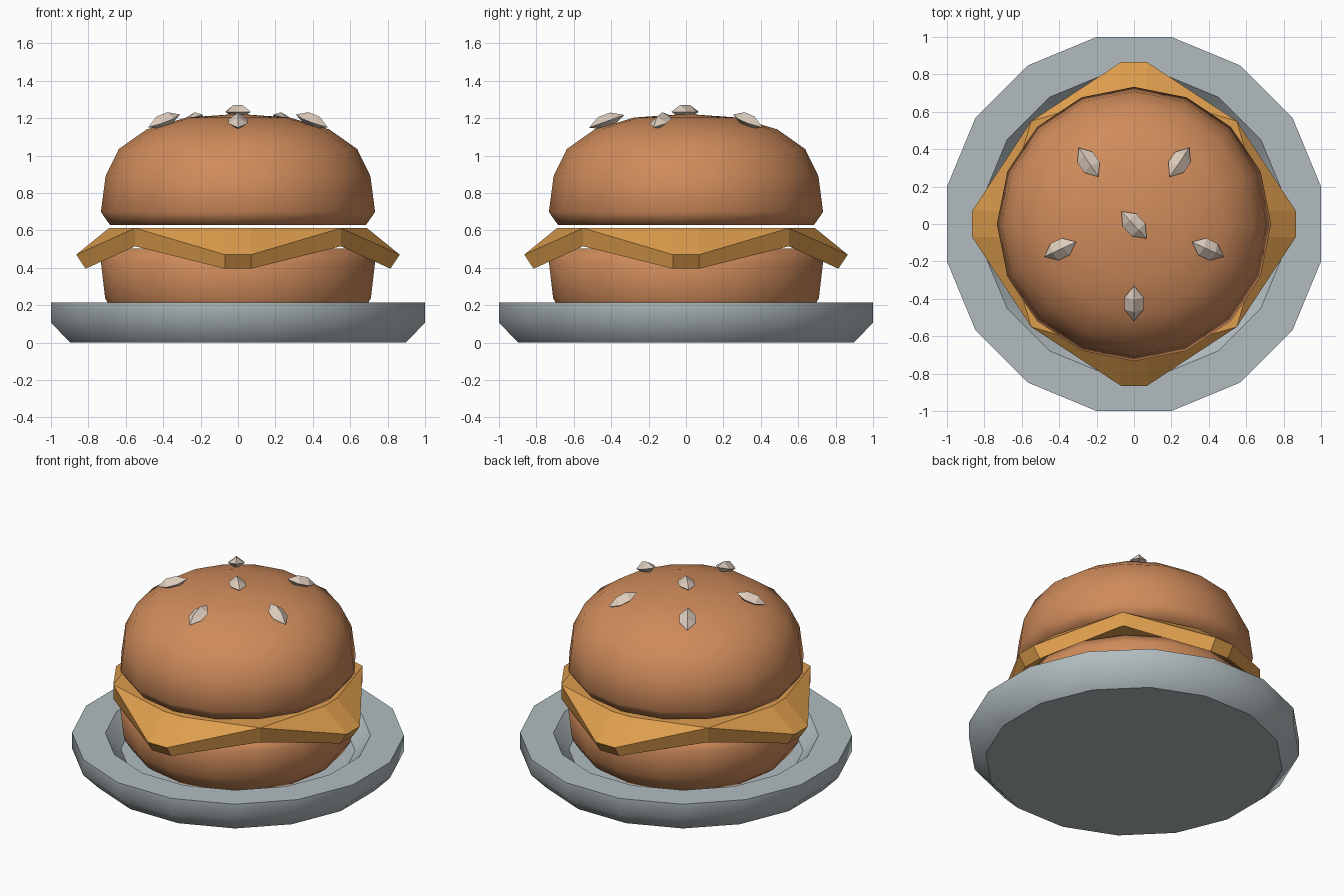
import bpy, math
from mathutils import Matrix, Vector

if "Cube" in bpy.data.objects:
    bpy.data.objects.remove(bpy.data.objects["Cube"])


def material(name, rgb):
    m = bpy.data.materials.new(name)
    m.diffuse_color = (*rgb, 1)
    m.use_nodes = True
    m.node_tree.nodes["Principled BSDF"].inputs["Base Color"].default_value = m.diffuse_color
    return m


BUN = material("toasted bun", (0.63, 0.26, 0.105))
CHEESE = material("cheese orange", (0.73, 0.34, 0.075))
PLATE = material("plate grey", (0.44, 0.50, 0.52))
SEED = material("seed cream", (0.73, 0.61, 0.51))


def make(name, verts, faces, mat, smooth=None):
    me = bpy.data.meshes.new(name)
    me.from_pydata(verts, [], faces)
    me.materials.append(mat)
    ob = bpy.data.objects.new(name, me)
    bpy.context.collection.objects.link(ob)
    bpy.ops.object.select_all(action='DESELECT')
    ob.select_set(True)
    bpy.context.view_layer.objects.active = ob
    if smooth:
        bpy.ops.object.shade_smooth_by_angle(angle=math.radians(smooth))
    return ob


def lathe(name, profile, mat, turn=0.0, smooth=60, n=16):
    """Closed solid of revolution; profile runs bottom to top, ends capped."""
    verts = [(r * math.cos(turn + math.tau * i / n), r * math.sin(turn + math.tau * i / n), z)
             for r, z in profile for i in range(n)]
    faces = [(k * n + i, k * n + (i + 1) % n, (k + 1) * n + (i + 1) % n, (k + 1) * n + i)
             for k in range(len(profile) - 1) for i in range(n)]
    faces.append(tuple(reversed(range(n))))
    last = (len(profile) - 1) * n
    if profile[-1][0] < 0.02:          # tiny last ring acts as the pole
        faces.append(tuple(range(last, last + n)))
    else:
        faces.append(tuple(range(last, last + n)))
    return make(name, verts, faces, mat, smooth)


# Plate with a recessed centre
lathe("plate", [(0.915, 0), (1.02, 0.107), (1.02, 0.213), (0.815, 0.213), (0.72, 0.107)],
      PLATE, math.pi / 16, 46)

# Buns
lathe("bottom_bun", [(0.60, 0.107), (0.655, 0.15), (0.71, 0.235), (0.733, 0.43), (0.684, 0.503)], BUN)
lathe("top_bun", [(0.684, 0.628), (0.733, 0.698), (0.708, 0.89), (0.637, 1.035),
                  (0.488, 1.14), (0.278, 1.203), (0.01, 1.222)], BUN)

# Cheese slice: a square turned 45 degrees whose blunt corners droop
verts, faces = [], []
LAYERS = [((0.865, 0.07, 0.47), (0.69, 0.07, 0.612), (0.55, 0.55, 0.612)),
          ((0.815, 0.07, 0.395), (0.66, 0.07, 0.525), (0.55, 0.55, 0.515))]
for tip, fold, mid in LAYERS:
    for q in range(4):
        rot = Matrix.Rotation(q * math.pi / 2, 3, 'Z')
        pts = [(tip[0], -tip[1], tip[2]), tip, (fold[0], -fold[1], fold[2]), fold, mid]
        verts += [rot @ Vector(p) for p in pts]
for q in range(4):
    a, b = q * 5, (q + 1) % 4 * 5
    top = [(a + 2, a, a + 1, a + 3), (a + 3, a + 1, a + 4), (a + 4, b, b + 2)]
    faces += top + [tuple(v + 20 for v in reversed(f)) for f in top]
    for i, j in ((a, a + 1), (a + 1, a + 4), (a + 4, b)):
        faces.append((j, i, i + 20, j + 20))
centre = [q * 5 + k for q in range(4) for k in (2, 3, 4)]
faces += [tuple(centre), tuple(v + 20 for v in reversed(centre))]
make("cheese_slice", verts, faces, CHEESE)


# Sesame seeds: four-sided spindles lying on the top bun
def seed(name, x, y, z, heading, tilt):
    pts = [(-0.1, 0, 0)]
    for s in (-0.035, 0.035):
        pts += [(s, -0.05, 0), (s, 0, 0.037), (s, 0.05, 0), (s, 0, -0.032)]
    pts.append((0.1, 0, 0))
    mat = (Matrix.Translation((x, y, z)) @ Matrix.Rotation(math.radians(heading), 4, 'Z')
           @ Matrix.Rotation(math.radians(tilt), 4, 'Y'))
    fs = []
    for i in range(4):
        j = (i + 1) % 4
        fs += [(0, 1 + j, 1 + i), (1 + i, 1 + j, 5 + j, 5 + i), (5 + i, 5 + j, 9)]
    make(name, [mat @ Vector(p) for p in pts], fs, SEED)


seed("seed_centre", 0, -0.005, 1.234, -47, 0)
seed("seed_front", 0, -0.425, 1.183, -90, 20)
for side, s in (("right", 1), ("left", -1)):
    seed("seed_side_" + side, s * 0.395, -0.135, 1.185, -25 if s > 0 else 205, 20)
    seed("seed_back_" + side, s * 0.243, 0.33, 1.185, 56 if s > 0 else 124, 20)
